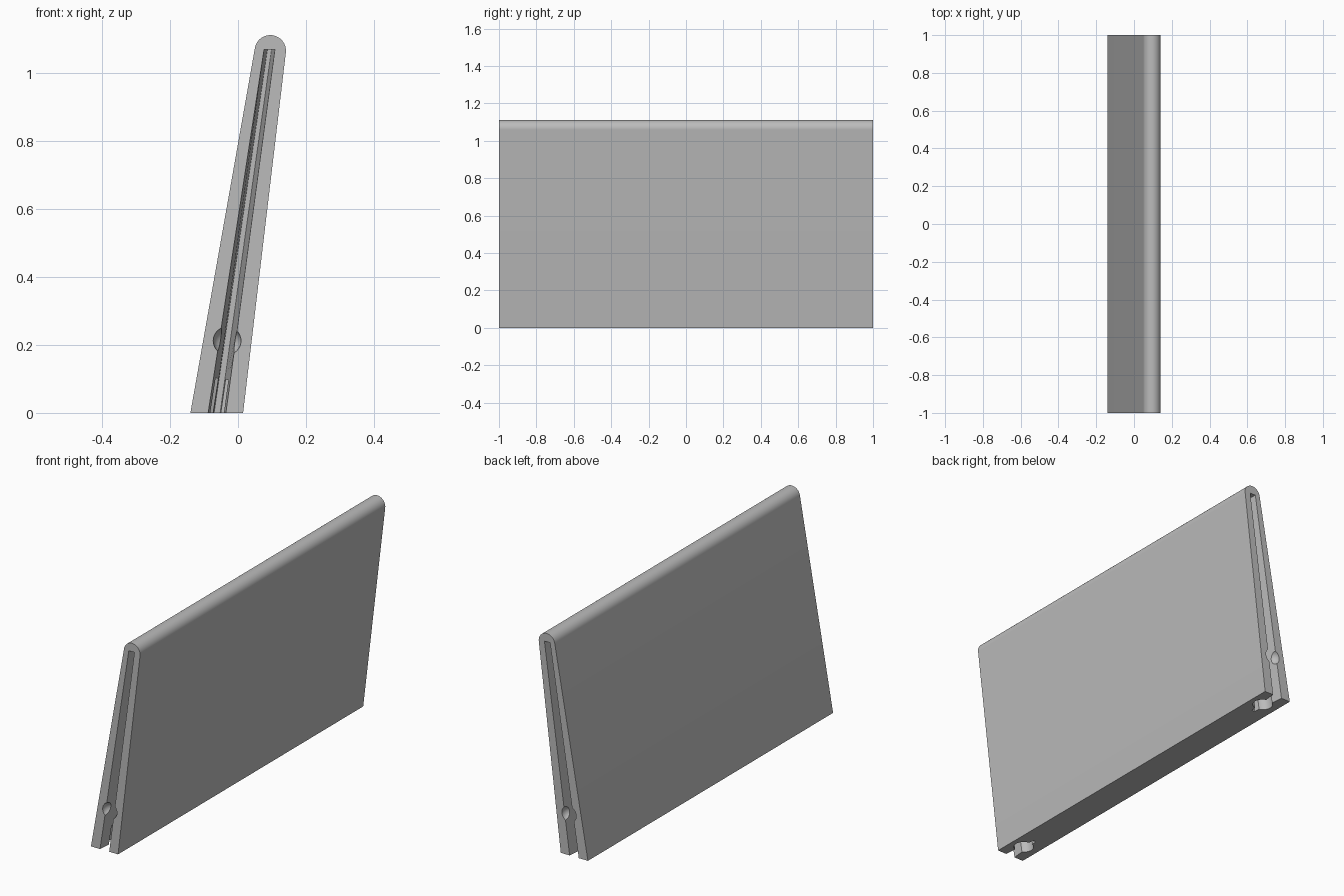
import bpy, bmesh
from math import radians, sin, cos
from mathutils import Vector

cube = bpy.data.objects.get("Cube")
if cube:
    bpy.data.objects.remove(cube, do_unlink=True)

grey = bpy.data.materials.new("plain_grey")
grey.use_nodes = True
colour = (0.5, 0.5, 0.5, 1)
grey.diffuse_color = colour
grey.node_tree.nodes["Principled BSDF"].inputs["Base Color"].default_value = colour


def loft(name, outline_a, ya, outline_b, yb):
    """Solid between two x-z outlines with equal point counts."""
    bm = bmesh.new()
    a = [bm.verts.new((x, ya, z)) for x, z in outline_a]
    b = [bm.verts.new((x, yb, z)) for x, z in outline_b]
    bm.faces.new(a)
    bm.faces.new(b[::-1])
    for i in range(len(a)):
        j = (i + 1) % len(a)
        bm.faces.new((a[j], a[i], b[i], b[j]))
    bmesh.ops.recalc_face_normals(bm, faces=bm.faces)
    mesh = bpy.data.meshes.new(name)
    bm.to_mesh(mesh)
    bm.free()
    mesh.materials.append(grey)
    obj = bpy.data.objects.new(name, mesh)
    bpy.context.collection.objects.link(obj)
    return obj


def cut(target, cutter):
    cutter.data.materials.clear()
    cutter.data.materials.append(grey)
    mod = target.modifiers.new("cut", "BOOLEAN")
    mod.operation = "DIFFERENCE"
    mod.solver = "EXACT"
    mod.object = cutter
    bpy.context.view_layer.objects.active = target
    bpy.ops.object.modifier_apply(modifier=mod.name)
    bpy.data.objects.remove(cutter, do_unlink=True)


# Leaning panel with a rounded top edge
profile = [(-0.14, 0), (0.015, 0)]
for i in range(33):
    t = radians(-6.7 + i * 176.7 / 32)
    profile.append((0.095 + 0.046 * cos(t), 1.065 + 0.046 * sin(t)))
panel = loft("leaning_panel", profile, -1, profile, 1)


def slot_outline(bottom_half, top_half, extra):
    """Leaning slot cross-section, carried a little below the base."""
    low, high = Vector((-0.0615, 0)), Vector((0.0925, 1.068))
    down = low + (low - high) * extra
    return [(down.x - bottom_half, down.y), (down.x + bottom_half, down.y),
            (high.x + top_half, high.y), (high.x - top_half, high.y)]


# Tapered slot, round dimple and base socket at each end
mouth = slot_outline(0.0265, 0.016, 0.05)
floor = slot_outline(0.009, 0.006, 0.05)
depth, over = 0.18, 0.02
k = over / depth
wide = [(m[0] + (m[0] - f[0]) * k, m[1]) for m, f in zip(mouth, floor)]
for side in (-1, 1):
    slot = loft("slot_cutter", wide, side * (1 + over), floor, side * (1 - depth))
    cut(panel, slot)

    bpy.ops.mesh.primitive_uv_sphere_add(segments=32, ring_count=16, radius=0.041,
                                         location=(-0.032, side, 0.212))
    cut(panel, bpy.context.object)

    bpy.ops.mesh.primitive_cylinder_add(vertices=32, radius=0.048, depth=0.2,
                                        location=(-0.058, side * 0.895, 0),
                                        rotation=(0, radians(8.2), 0))
    cut(panel, bpy.context.object)

bpy.ops.object.select_all(action="DESELECT")
panel.select_set(True)
bpy.context.view_layer.objects.active = panel
bpy.ops.object.shade_smooth_by_angle(angle=radians(25))
